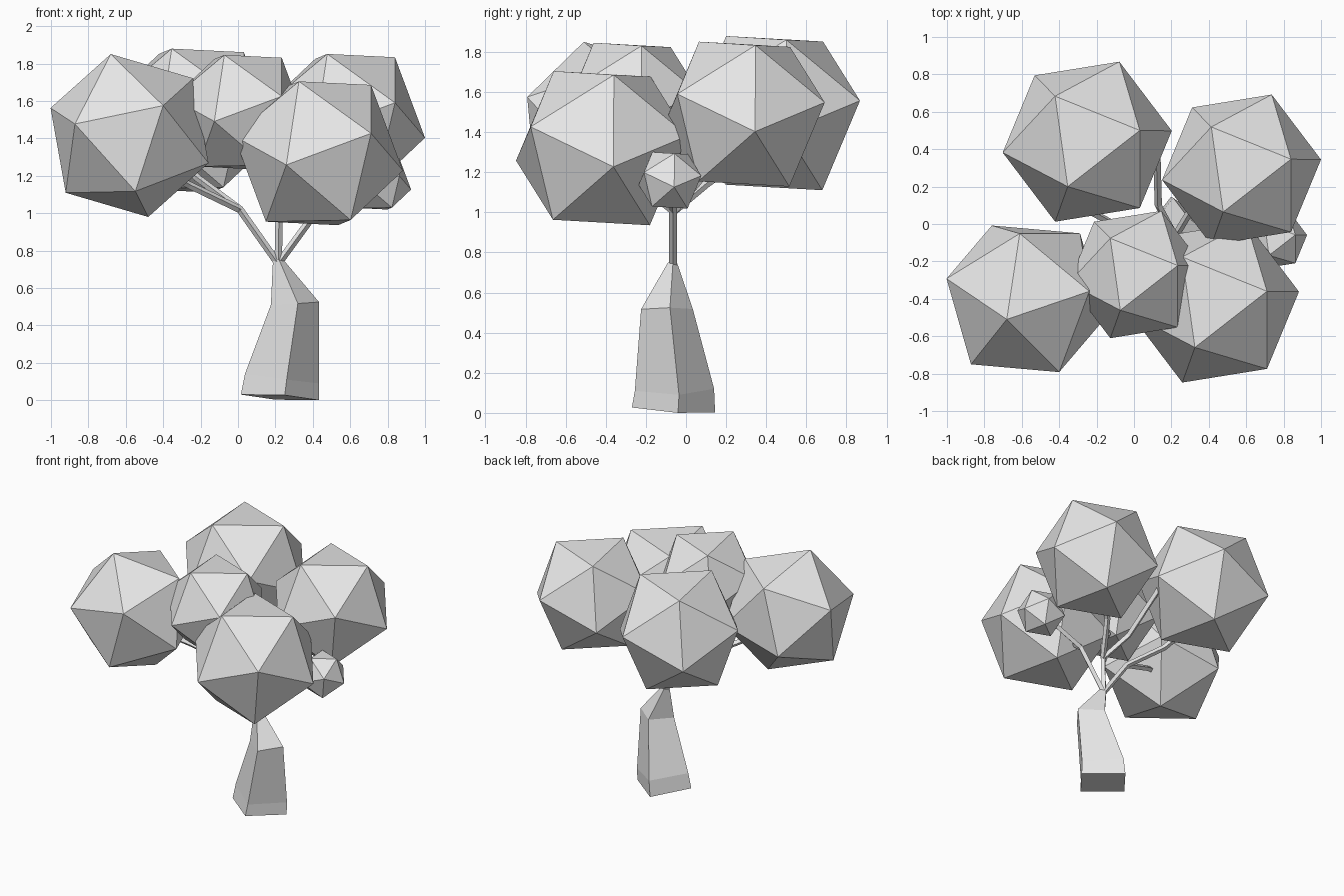
import bpy, bmesh
from mathutils import Vector, Matrix

cube = bpy.data.objects.get("Cube")
if cube:
    bpy.data.objects.remove(cube, do_unlink=True)

grey = bpy.data.materials.new("pale_grey")
grey.use_nodes = True
colour = (0.8, 0.8, 0.8, 1)
grey.diffuse_color = colour
grey.node_tree.nodes["Principled BSDF"].inputs["Base Color"].default_value = colour


def add_object(name, data):
    data.materials.append(grey)
    obj = bpy.data.objects.new(name, data)
    bpy.context.collection.objects.link(obj)
    return obj


def mesh_object(name, bm):
    bmesh.ops.recalc_face_normals(bm, faces=bm.faces)
    mesh = bpy.data.meshes.new(name)
    bm.to_mesh(mesh)
    bm.free()
    return add_object(name, mesh)


def frame(corner, neighbour):
    """Rotation that points two neighbouring icosahedron corners the given ways."""
    z = Vector(corner).normalized()
    v = Vector(neighbour)
    x = (v - z * v.dot(z)).normalized()
    return Matrix((x, z.cross(x), z)).transposed().to_4x4()


def foliage(name, centre, radius, turn):
    bm = bmesh.new()
    bmesh.ops.create_icosphere(bm, subdivisions=1, radius=radius,
                               matrix=Matrix.Translation(centre) @ turn)
    mesh_object(name, bm)


def branch(name, points, radius=0.02):
    """Thin four-sided limb along a path."""
    curve = bpy.data.curves.new(name, "CURVE")
    curve.dimensions = "3D"
    curve.bevel_depth = radius
    curve.bevel_resolution = 0
    curve.use_fill_caps = True
    spline = curve.splines.new("POLY")
    spline.use_smooth = False
    spline.points.add(len(points) - 1)
    for p, co in zip(spline.points, points):
        p.co = (*co, 1)
    add_object(name, curve)


# Foliage clumps: low-poly balls, one turned differently
shared = frame((0.28, 0.06, 0.364), (-0.103, -0.24, 0.387))
tilted = frame((0.34, 0.04, 0.305), (-0.06, -0.10, 0.445))
foliage("foliage_front_right", (-0.58, -0.40, 1.415), 0.46, tilted)
foliage("foliage_centre", (0.01, -0.27, 1.54), 0.37, shared)
foliage("foliage_front_left", (0.43, -0.42, 1.32), 0.465, shared)
foliage("foliage_back_right", (-0.25, 0.44, 1.495), 0.465, shared)
foliage("foliage_back_left", (0.575, 0.29, 1.49), 0.437, shared)
foliage("foliage_small", (0.76, -0.08, 1.16), 0.17, shared)

# Trunk: leaning four-sided rings given by left, front and right corners
rings = [
    ((0.015, -0.085, 0.03), (0.25, -0.27, 0.027), (0.433, -0.04, 0)),
    ((0.037, -0.08, 0.14), (0.26, -0.255, 0.11), (0.433, -0.035, 0.09)),
    ((0.176, -0.11, 0.51), (0.32, -0.224, 0.517), (0.433, -0.08, 0.525)),
    ((0.187, -0.07, 0.75), (0.22, -0.09, 0.75), (0.243, -0.065, 0.75)),
]
bm = bmesh.new()
loops = []
for corners in rings:
    left, front, right = map(Vector, corners)
    loops.append([bm.verts.new(c) for c in (left, front, right, left + right - front)])
for low, high in zip(loops, loops[1:]):
    for i in range(4):
        j = (i + 1) % 4
        bm.faces.new((low[i], low[j], high[j], high[i]))
bm.faces.new(loops[0][::-1])
bm.faces.new(loops[-1])
mesh_object("trunk", bm)

# Limbs rise from the trunk top in one plane, then fork into the foliage
top = (0.215, -0.065, 0.73)
fork_right = (0.01, -0.065, 1.02)
fork_middle = (0.22, -0.065, 1.0)
fork_left = (0.42, -0.065, 1.01)
branch("limb_right", [top, fork_right, (-0.22, 0.06, 1.19), (-0.3, 0.2, 1.3)])
branch("limb_middle", [top, fork_middle, (0.13, 0.1, 1.14), (0.12, 0.45, 1.4)])
branch("limb_left", [top, fork_left, (0.72, -0.08, 1.15)])
branch("twig_front_right", [fork_right, (-0.26, -0.18, 1.15), (-0.45, -0.3, 1.25)])
branch("twig_centre", [fork_middle, (0.1, -0.2, 1.35)])
branch("twig_back_left", [fork_middle, (0.32, 0.1, 1.2), (0.5, 0.25, 1.35)])
branch("twig_front_left", [fork_left, (0.43, -0.3, 1.2)])
